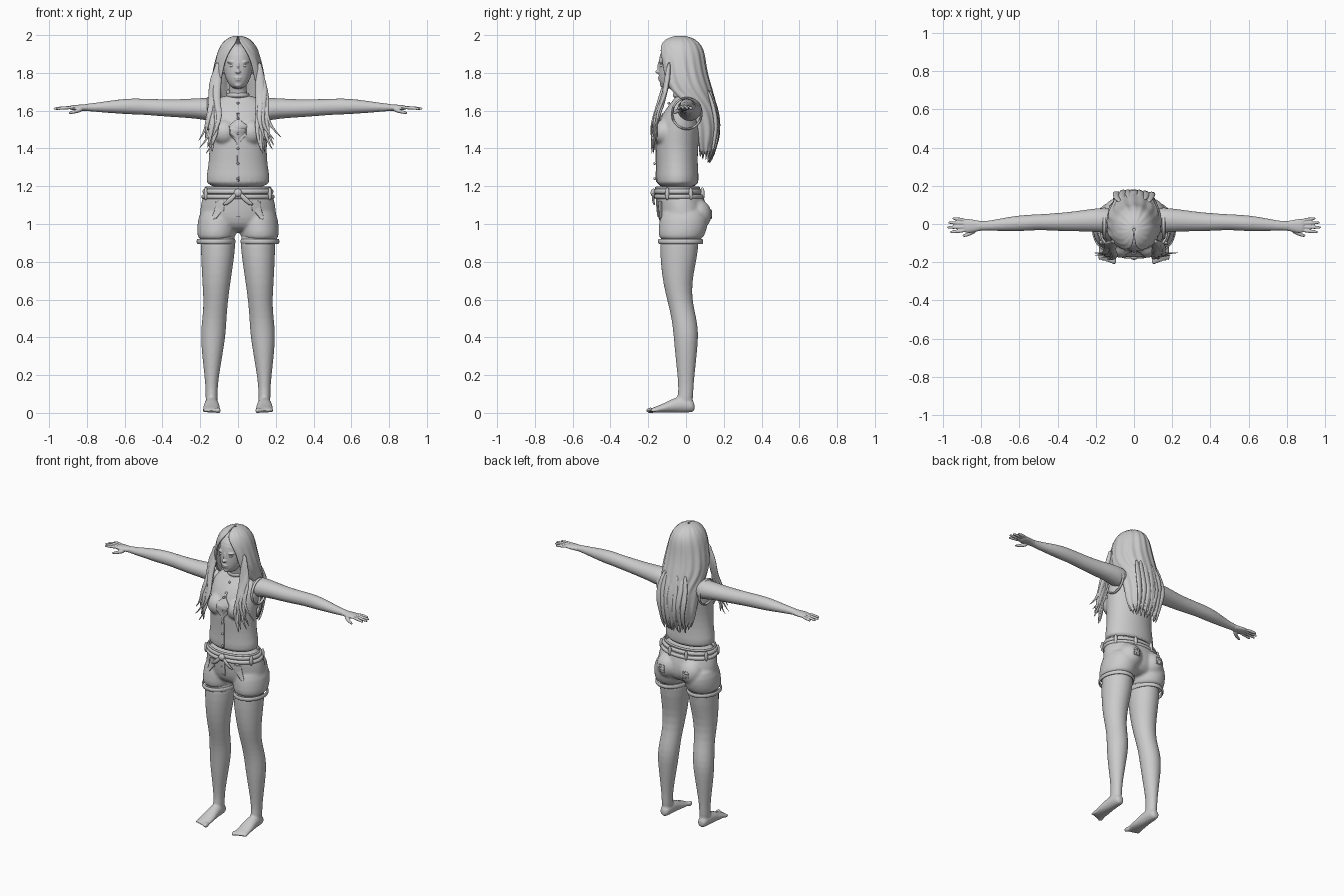
import bpy, bmesh, math, random
from mathutils import Matrix, Vector

random.seed(4)
if "Cube" in bpy.data.objects:
    bpy.data.objects.remove(bpy.data.objects["Cube"])

grey = bpy.data.materials.new("plain_grey")
grey.use_nodes = True
grey.diffuse_color = (0.6, 0.6, 0.6, 1)
grey.node_tree.nodes["Principled BSDF"].inputs["Base Color"].default_value = grey.diffuse_color

X, Y, Z = Vector((1, 0, 0)), Vector((0, 1, 0)), Vector((0, 0, 1))
SIDES = ((1, "left"), (-1, "right"))


def skin(bm, loops, closed=True):
    """Join rows of points with quads and cap the ends of closed rows."""
    rows = [[bm.verts.new(p) for p in loop] for loop in loops]
    n = len(rows[0])
    for a, b in zip(rows, rows[1:]):
        for i in range(n if closed else n - 1):
            j = (i + 1) % n
            bm.faces.new((a[i], a[j], b[j], b[i]))
    if closed:
        bm.faces.new(rows[0])
        bm.faces.new(rows[-1])


def loft(bm, rows, u=X, v=Y, n=20):
    """Each row is x, y, z and the two radii of an elliptical section."""
    turn = [math.tau * i / n for i in range(n)]
    skin(bm, [[Vector((x, y, z)) + u * ru * math.cos(a) + v * rv * math.sin(a)
               for a in turn] for x, y, z, ru, rv in rows])


def blob(bm, centre, radii):
    bmesh.ops.create_uvsphere(bm, u_segments=20, v_segments=12, radius=1,
                              matrix=Matrix.Translation(centre) @ Matrix.Diagonal((*radii, 1)))


def finish(name, bm, voxel=0, smooth=0, subsurf=1, thick=0):
    bmesh.ops.recalc_face_normals(bm, faces=bm.faces)
    for f in bm.faces:
        f.smooth = True
    mesh = bpy.data.meshes.new(name)
    bm.to_mesh(mesh)
    bm.free()
    mesh.materials.append(grey)
    ob = bpy.data.objects.new(name, mesh)
    bpy.context.collection.objects.link(ob)
    if thick:
        ob.modifiers.new("Thickness", "SOLIDIFY").thickness = thick
    if subsurf:
        sub = ob.modifiers.new("Round", "SUBSURF")
        sub.levels = sub.render_levels = subsurf
    if voxel:
        re = ob.modifiers.new("Blend", "REMESH")
        re.mode, re.voxel_size, re.use_smooth_shade = "VOXEL", voxel, True
        sm = ob.modifiers.new("Soften", "SMOOTH")
        sm.factor, sm.iterations = 0.5, smooth
    return ob


def hoop(name, centre, ru, rv, thick, tall, u=X, v=Y, n=40):
    """Closed elliptical band with an oval section."""
    bm = bmesh.new()
    w, rows = u.cross(v), []
    for i in range(n + 1):
        a = math.tau * i / n
        rows.append([Vector(centre) + (u * ru * math.cos(a) + v * rv * math.sin(a))
                     + (u * math.cos(a) + v * math.sin(a)) * thick * math.cos(b)
                     + w * tall * math.sin(b)
                     for b in (math.tau * k / 10 for k in range(10))])
    skin(bm, rows)
    caps = [f for f in bm.faces if len(f.verts) > 4]
    bmesh.ops.delete(bm, geom=caps, context="FACES_ONLY")
    bmesh.ops.remove_doubles(bm, verts=bm.verts, dist=0.0001)
    return finish(name, bm)


def patch(name, centre, width, height, target, thick=0.006):
    """Thin cloth panel that hugs the target."""
    bm = bmesh.new()
    bmesh.ops.create_grid(bm, x_segments=10, y_segments=16, size=0.5,
                          matrix=Matrix.Translation(centre) @ Matrix.Rotation(math.pi / 2, 4, "X")
                          @ Matrix.Diagonal((width, height, 1, 1)))
    ob = finish(name, bm, subsurf=0)
    wrap = ob.modifiers.new("Hug", "SHRINKWRAP")
    wrap.target, wrap.offset, wrap.wrap_mode = target, 0.002, "ABOVE_SURFACE"
    sol = ob.modifiers.new("Thickness", "SOLIDIFY")
    sol.thickness, sol.offset = thick, 0
    return ob


# Legs with feet and toes
for s, side in SIDES:
    bm = bmesh.new()
    loft(bm, [(s * x, y, z, rx, ry) for x, y, z, rx, ry in (
        (.105, -.03, 1, .09, .1), (.105, -.035, .88, .094, .105), (.11, -.042, .78, .084, .092),
        (.115, -.045, .68, .074, .076), (.118, -.03, .58, .064, .066), (.125, -.01, .5, .065, .067),
        (.131, 0, .42, .067, .067), (.135, 0, .34, .059, .061), (.138, 0, .24, .045, .05),
        (.14, 0, .15, .033, .041), (.14, -.002, .09, .032, .041), (.14, -.01, .04, .032, .045))])
    loft(bm, [(s * .14, y, z, rx, rz) for y, z, rx, rz in (
        (.047, .03, .02, .02), (.03, .038, .033, .037), (-.03, .045, .037, .045),
        (-.08, .036, .042, .036), (-.13, .022, .047, .022), (-.175, .015, .046, .014),
        (-.185, .013, .042, .01))], X, Z)
    for k in range(5):
        big = 1.45 if k == 0 else 1 - k * .05
        blob(bm, (s * (.105 + .019 * k), -.188 + .005 * k, .013), (.01 * big, .025, .011 * big))
    finish(side + "_leg", bm, .007, 4)

# Arms and hands, palms down
for s, side in SIDES:
    bm = bmesh.new()
    loft(bm, [(s * x, y, z, ry, rz) for x, y, z, ry, rz in (
        (.09, .015, 1.6, .06, .06), (.15, .02, 1.607, .068, .063), (.22, .02, 1.612, .06, .054),
        (.32, .013, 1.612, .052, .048), (.42, .01, 1.616, .046, .045), (.5, .01, 1.621, .041, .043),
        (.58, .005, 1.623, .043, .043), (.66, 0, 1.621, .037, .035), (.74, -.008, 1.618, .028, .026),
        (.8, -.01, 1.617, .024, .019), (.83, -.01, 1.617, .028, .017))], Y, Z)
    finish(side + "_arm", bm, .007, 3)
    bm = bmesh.new()
    loft(bm, [(s * x, -.01, 1.616, ry, rz) for x, ry, rz in (
        (.78, .024, .021), (.82, .028, .017), (.86, .038, .015), (.895, .038, .012))], Y, Z)
    for y, tip in ((.023, .95), (.004, .972), (-.016, .978), (-.036, .962)):
        loft(bm, [(s * x, y + (x - .9) * (y + .01) * 4, z, r, r) for x, z, r in (
            (.875, 1.616, .0095), (.92, 1.615, .0095), (tip - .01, 1.611, .008), (tip, 1.61, .005))],
            Y, Z, 12)
    loft(bm, [(s * .82, -.028, 1.608, .014, .014), (s * .855, -.05, 1.597, .012, .011),
              (s * .885, -.06, 1.589, .009, .008), (s * .898, -.062, 1.587, .005, .005)], Y, Z, 12)
    finish(side + "_hand", bm, .0035, 2)

# Head and neck with nose, lips, chin and ears
bm = bmesh.new()
loft(bm, [(0, y, z, rx, ry) for y, z, rx, ry in (
    (-.085, 1.715, .03, .035), (-.08, 1.74, .05, .058), (-.065, 1.775, .068, .08),
    (-.05, 1.82, .079, .096), (-.043, 1.87, .082, .102), (-.035, 1.92, .076, .098),
    (-.03, 1.96, .045, .06))], n=28)
loft(bm, [(0, 0, 1.62, .075, .055), (0, -.012, 1.67, .05, .05),
          (0, -.025, 1.72, .045, .048), (0, -.04, 1.79, .045, .05)])
blob(bm, (0, -.147, 1.806), (.014, .017, .01))
blob(bm, (0, -.139, 1.83), (.008, .014, .033))
blob(bm, (0, -.137, 1.774), (.022, .013, .006))
blob(bm, (0, -.135, 1.763), (.018, .013, .006))
blob(bm, (0, -.12, 1.737), (.022, .018, .015))
for s, side in SIDES:
    blob(bm, (s * .032, -.125, 1.857), (.026, .018, .008))
    blob(bm, (s * .082, -.03, 1.82), (.008, .02, .032))
finish("head", bm, .004, 3)
for s, side in SIDES:
    bm = bmesh.new()
    blob(bm, (s * .032, -.127, 1.838), (.015, .011, .008))
    finish(side + "_eye", bm, subsurf=0)

# Sleeveless top
bm = bmesh.new()
loft(bm, [(0, y, z, rx, ry) for y, z, rx, ry in (
    (-.045, 1.185, .175, .116), (-.045, 1.25, .168, .112), (-.047, 1.33, .154, .108),
    (-.048, 1.42, .152, .113), (-.042, 1.5, .16, .118), (-.025, 1.57, .162, .108),
    (-.008, 1.625, .16, .088), (.002, 1.66, .125, .064), (-.005, 1.685, .062, .052))], n=32)
for s, side in SIDES:
    blob(bm, (s * .07, -.11, 1.485), (.068, .068, .07))
top = finish("sleeveless_top", bm, .007, 6)
hoop("top_hem", (0, -.045, 1.19), .172, .114, .006, .008)
hoop("collar", (0, -.012, 1.682), .055, .052, .006, .012)
patch("button_strip", (0, -.25, 1.43), .022, .46, top, .005)
for k in range(6):
    z = 1.24 + .08 * k
    bm = bmesh.new()
    blob(bm, (0, -.166 + max(0, z - 1.54) * .75, z), (.007, .007, .007))
    finish("button", bm, subsurf=0)
for s, side in SIDES:
    hoop(side + "_armhole", (s * .155, .004, 1.585), .078, .082, .006, .009, Y, Z)

# Shorts with cuffs, fly and back pockets
bm = bmesh.new()
loft(bm, [(0, y, z, rx, ry) for y, z, rx, ry in (
    (-.042, 1.195, .172, .116), (-.028, 1.13, .192, .128), (-.018, 1.06, .205, .134),
    (-.016, 1, .2, .125), (-.02, .955, .1, .08))], n=32)
for s, side in SIDES:
    loft(bm, [(s * .1, -.012, 1.1, .09, .11), (s * .107, -.01, 1.02, .108, .133),
              (s * .113, -.02, .96, .104, .126), (s * .116, -.03, .9, .1, .117)], n=28)
    blob(bm, (s * .085, .055, 1.05), (.08, .082, .085))
    hoop(side + "_cuff", (s * .116, -.029, .908), .097, .114, .007, .014)
shorts = finish("shorts", bm, .008, 5)
patch("fly", (0, -.25, 1.08), .028, .12, shorts)
for s, side in SIDES:
    patch(side + "_back_pocket", (s * .095, .25, 1.055), .1, .11, shorts)
    patch(side + "_front_pocket", (s * .14, -.25, 1.09), .075, .06, shorts, .004)

# Sash with loops, knot and tails
hoop("sash_upper", (0, -.04, 1.172), .178, .12, .011, .014)
hoop("sash_lower", (0, -.035, 1.145), .184, .124, .011, .013)
for a in (.5, 1.25, 1.9, 2.65, 3.6, 5.8):
    bm = bmesh.new()
    blob(bm, (.19 * math.cos(a), -.038 + .132 * math.sin(a), 1.16), (.011, .011, .034))
    finish("belt_loop", bm, subsurf=0)
bm = bmesh.new()
blob(bm, (0, -.172, 1.165), (.022, .016, .022))
for s, side in SIDES:
    loft(bm, [(s * .005, -.172, 1.17, .012, .007), (s * .03, -.176, 1.14, .017, .007),
              (s * .055, -.172, 1.115, .019, .006), (s * .072, -.166, 1.098, .014, .005)], n=12)
finish("sash_knot", bm)

# Main hair, parted in front and falling down the back
bm = bmesh.new()
n, shells = 72, []
for y, z, rx, ry, gap in (
        (-.03, 2, .005, .005, .01), (-.03, 1.99, .045, .055, .03), (-.03, 1.965, .082, .098, .12),
        (-.028, 1.92, .108, .123, .42), (-.026, 1.86, .123, .129, .66), (-.018, 1.79, .138, .132, .7),
        (0, 1.71, .148, .14, .8), (.025, 1.63, .145, .136, 1.5), (.045, 1.55, .135, .134, 1.65),
        (.055, 1.48, .13, .126, 1.65), (.05, 1.41, .12, .112, 1.75), (.05, 1.35, .095, .09, 1.9)):
    row = []
    for i in range(n + 1):
        a = gap + (math.tau - 2 * gap) * i / n
        r = 1 + .022 * math.cos(17 * a + 5 * z) + .012 * math.sin(9 * a)
        row.append(Vector((rx * r * math.sin(a), y - ry * r * math.cos(a),
                           z + (.02 * math.sin(i * 1.1) if z < 1.36 else 0))))
    shells.append(row)
skin(bm, shells, closed=False)
finish("back_hair", bm, thick=.012)


def lock(name, path, r):
    """Tapered wavy strand of hair."""
    bm = bmesh.new()
    phase, last = random.random() * 6, len(path) - 1
    loft(bm, [(x + .008 * math.sin(phase + 2.2 * i), y + .005 * math.cos(phase + 2 * i), z,
               r * w, r * w * .6) for i, ((x, y, z), w) in enumerate(
                   zip(path, [.5] + [1 - .85 * (k / last) ** 2 for k in range(1, last + 1)]))], n=10)
    finish(name, bm)


# Loose locks over the chest and tips at the back
for s, side in SIDES:
    for k in range(9):
        f = k / 8
        dx, end = -.055 + .075 * f, random.uniform(1.36, 1.46)
        flick = random.uniform(0, .05)
        lock(side + "_front_lock", [(s * (x + dx * t), y + .03 * f * t, 1.86 - (1.86 - end) * t)
             for x, y, t in ((.105, -.09, 0), (.122, -.1, .2), (.135, -.12, .38), (.135, -.145, .54),
                             (.14, -.172, .7), (.155, -.182, .85), (.165 + flick, -.182, 1))],
             random.uniform(.017, .025))
for k in range(7):
    x = -.09 + .03 * k
    lock("back_lock", [(x * w, y - 1.5 * x * x, z) for w, y, z in (
        (.9, .125, 1.72), (1, .155, 1.62), (1, .178, 1.52), (.95, .165, 1.44),
        (.85, .145, 1.37), (.8, .125, 1.32))], .022)
